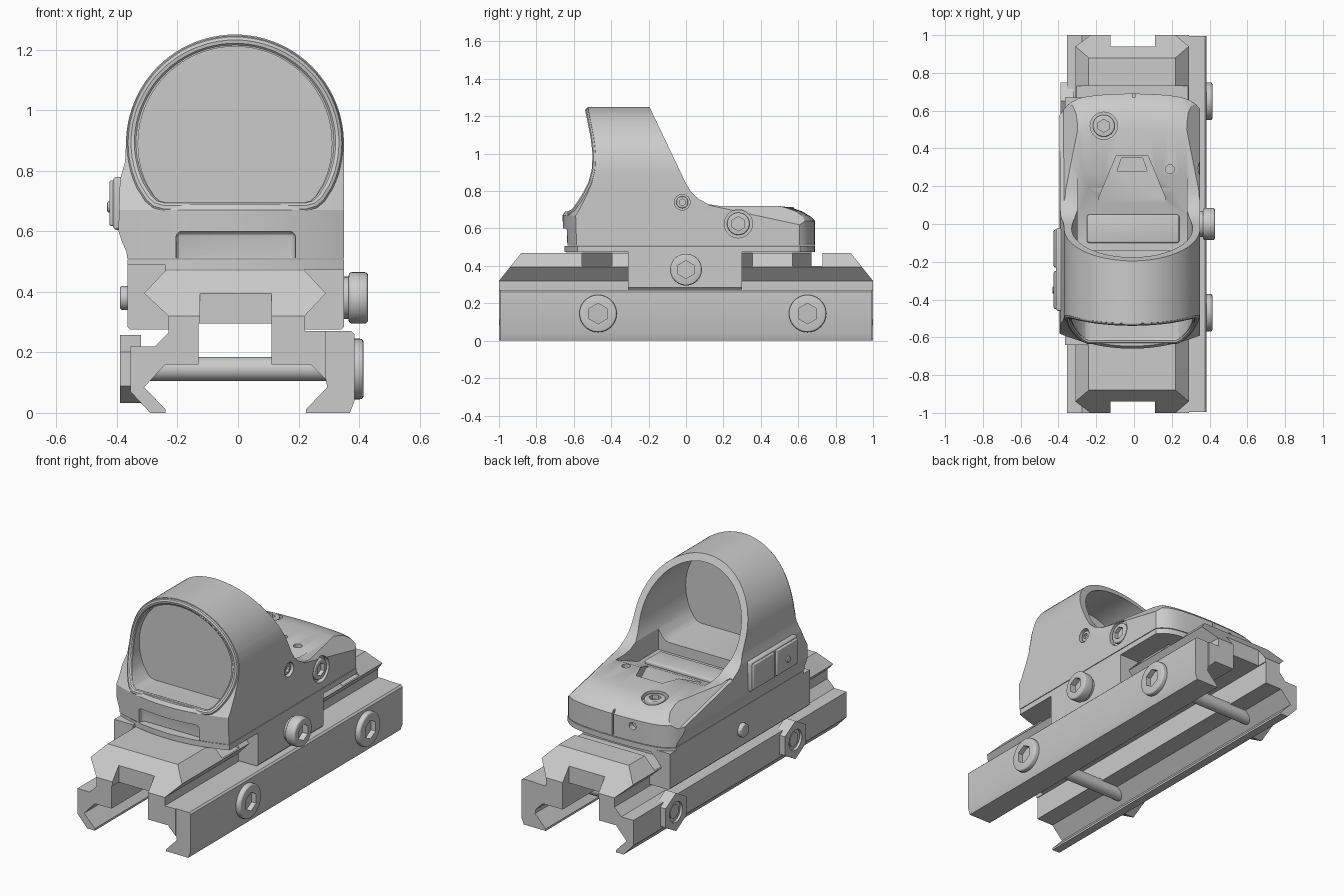
import bpy, bmesh, math

if "Cube" in bpy.data.objects:
    bpy.data.objects.remove(bpy.data.objects["Cube"])

CX = -0.01  # centre line of the sight
AX = {'x': lambda p, t: (t, p[0], p[1]), 'y': lambda p, t: (p[0], t, p[1]), 'z': lambda p, t: (p[0], p[1], t)}


def finish(name, bm):
    bmesh.ops.recalc_face_normals(bm, faces=bm.faces)
    me = bpy.data.meshes.new(name)
    bm.to_mesh(me)
    bm.free()
    ob = bpy.data.objects.new(name, me)
    bpy.context.collection.objects.link(ob)
    return ob


def loft(name, rings):
    bm = bmesh.new()
    vs = [[bm.verts.new(c) for c in r] for r in rings]
    n = len(vs[0])
    for a, b in zip(vs, vs[1:]):
        for i in range(n):
            bm.faces.new((a[i], a[(i + 1) % n], b[(i + 1) % n], b[i]))
    bm.faces.new(vs[0])
    bm.faces.new(vs[-1])
    return finish(name, bm)


def prism(name, pts, axis, a, b):
    return loft(name, [[AX[axis](p, t) for p in pts] for t in (a, b)])


def box(name, x, y, z):
    return prism(name, [(x[0], y[0]), (x[1], y[0]), (x[1], y[1]), (x[0], y[1])], 'z', *z)


def circle(c, r, n=40, a0=0.0):
    return [(c[0] + r * math.cos(a0 + math.tau * i / n), c[1] + r * math.sin(a0 + math.tau * i / n)) for i in range(n)]


def hull(name, pts):
    bm = bmesh.new()
    for p in pts:
        bm.verts.new(p)
    bmesh.ops.convex_hull(bm, input=bm.verts)
    return finish(name, bm)


def bake(ob):
    dg = bpy.context.evaluated_depsgraph_get()
    me = bpy.data.meshes.new_from_object(ob.evaluated_get(dg))
    ob.modifiers.clear()
    ob.data = me


def cut(ob, *cutters, op='DIFFERENCE'):
    for c in cutters:
        m = ob.modifiers.new('cut', 'BOOLEAN')
        m.operation, m.object, m.solver = op, c, 'EXACT'
        bake(ob)
        bpy.data.objects.remove(c)
    return ob


def bevel(ob, w, seg=3):
    m = ob.modifiers.new('bevel', 'BEVEL')
    m.width, m.segments, m.limit_method, m.angle_limit = w, seg, 'ANGLE', math.radians(40)
    bake(ob)
    return ob


def bolt(name, axis, c, r, a, b, hexr, depth, w=0.012):
    # round head with a hexagonal socket in the end at b
    ob = bevel(prism(name, circle(c, r), axis, a, b), w)
    s = 1 if b > a else -1
    return cut(ob, prism('socket', circle(c, hexr, 6, math.pi / 2), axis, b - s * depth, b + s * 0.05))


# --- rail riser with cross slots, sloped ends and end notches
rail = prism('rail_riser', [(-.24, .47), (.22, .47), (.29, .395), (.22, .32), (.22, .27), (.29, .27), (.29, .11),
                            (.24, .16), (.11, .16), (.11, .295), (-.13, .295), (-.13, .16), (-.24, .16), (-.31, .085),
                            (-.24, .012), (-.24, 0), (-.29, 0), (-.355, .07), (-.355, .22), (-.275, .22),
                            (-.23, .265), (-.23, .32), (-.31, .395)], 'y', -1, 1)
for y in (-.555, -.18, .195, .57):
    cut(rail, box('slot', (-.5, .5), (y, y + .16), (.4, .6)))
for s in (-1, 1):
    cut(rail, prism('slope', [(s * 1.02, .295), (s * .86, .495), (s * 1.02, .495)], 'x', -.5, .5),
        box('notch', (-.125, .11), tuple(sorted((s * .94, s * 1.1))), (.1, .6)))

# --- clamp bar with its two cross bolts
prism('clamp_bar', [(.29, .27), (.375, .27), (.385, .26), (.385, .04), (.37, 0), (.225, 0), (.225, .012),
                    (.295, .085), (.29, .11)], 'y', -.995, .995)
for i, y in enumerate((-.47, .65)):
    c = (y, .145)
    bolt(f'clamp_bolt_{i}', 'x', c, .1, .37, .415, .055, .03)
    prism(f'clamp_shaft_{i}', circle(c, .04, 24), 'x', -.38, .38)
    cut(prism(f'clamp_nut_{i}', circle(c, .113, 6, math.pi / 2), 'x', -.39, -.32),
        prism('nut_hole', circle(c, .06), 'x', -.5, -.375))

# --- saddle: long left jaw, short right jaw
prism('saddle_left', [(-.365, .49), (-.365, .285), (-.355, .275), (-.23, .275), (-.23, .32), (-.31, .395),
                      (-.24, .47), (-.24, .49)], 'y', -.64, .67)
prism('saddle_right', [(.35, .49), (.35, .285), (.34, .275), (.22, .275), (.22, .32), (.29, .395),
                       (.22, .47), (.22, .49)], 'y', -.31, .30)
bolt('saddle_bolt', 'x', (0, .38), .085, .365, .43, .048, .035)
prism('saddle_bolt_neck', circle((0, .38), .07), 'x', .34, .37)
bevel(prism('saddle_bolt_end', circle((0, .38), .04, 24), 'x', -.36, -.39), .008)


def front_shift(x):
    return .07 * ((x - CX) / .36) ** 2


def back_shift(x):
    u = min(1.1, abs(x - CX) / .36)
    return .03 * u ** 2 + .05 * u ** 8


# --- base plate with bowed front and back
xs = [-.365 + .715 * i / 24 for i in range(25)]
prism('base_plate', [(x, -.65 + front_shift(x)) for x in xs] +
      [(x, .69 - back_shift(x)) for x in reversed(xs)], 'z', .474, .506)

# --- sight body: bowed side profile intersected with the front outline
FRONT = [(-.655, .51), (-.66, .67), (-.64, .70), (-.60, .78), (-.575, .84), (-.557, .91), (-.547, 1.0),
         (-.543, 1.08), (-.537, 1.17), (-.525, 1.26)]
side = FRONT + [(-.2, 1.26), (0, .84), (.03, .792), (.07, .756), (.12, .73), (.18, .72), (.5, .72), (.56, .712),
                (.62, .692), (.665, .665), (.69, .64), (.69, .51)]


def bowed(y, x):
    return y + front_shift(x) if y < -.4 else y - back_shift(x) if y > .55 else y


body = loft('sight_body', [[(x, bowed(y, x), z) for y, z in side] for x in [-.45 + .9 * i / 30 for i in range(31)]])
arch = [(CX + .36 * math.cos(math.pi * i / 48), .89 + .36 * math.sin(math.pi * i / 48)) for i in range(49)]
cut(body, prism('outline', arch + [(-.373, .83), (-.39, .77), (-.395, .6), (-.385, .57), (-.368, .53), (-.365, .5),
                                   (.35, .5)], 'y', -1, 1), op='INTERSECT')

# hood bore, emitter well, trapezoid pocket, front notch
angles = [math.radians(-25 + 230 * i / 56) for i in range(57)]
window = [(CX + .32 * math.cos(a), .89 + .32 * math.sin(a)) for a in angles] + \
         [(-.275, .715), (-.255, .697), (-.23, .69), (.21, .69), (.235, .697), (.255, .715)]
cut(body, prism('bore', window, 'y', -.9, .19),
    prism('well', [(-.14, .63), (.05, .63), (.26, .7205), (.26, .76), (-.14, .76)], 'x', -.3, .28),
    prism('pocket', [(-.19, .1), (.17, .1), (.165, .14), (.075, .36), (-.095, .36), (-.185, .14)], 'z', .655, .8),
    prism('emitter_hole', [(-.09, .28), (.07, .28), (.045, .35), (-.065, .35)], 'z', .6, .7),
    bevel(box('front_notch', (-.205, .19), (-.8, -.6), (.47, .6)), .02))
# sloped facets on the rear shoulders
for s in (-1, 1):
    cut(body, hull('shoulder', [(CX + s * x, y, z) for x, y, z in
                                ((.36, .12, .725), (.24, .72, .725), (.365, .72, .59), (.5, .72, .59), (.5, .12, .725),
                                 (.36, .12, .8), (.24, .72, .8), (.5, .12, .8), (.5, .72, .8))]))
# screw recesses and small holes
cut(body, prism('r1', circle((.28, .625), .075), 'x', .325, .5), prism('r2', circle((-.02, .74), .042), 'x', .325, .5),
    prism('r3', circle((-.16, .52), .072), 'z', .685, .8), prism('r4', circle((.19, .29), .024, 20), 'z', .68, .8),
    prism('r5', circle((-.13, .6), .022, 20), 'y', .655, .8), box('slit', (-.008, .004), (.67, .8), (.515, .66)))
bolt('side_screw', 'x', (.28, .625), .06, .31, .348, .038, .025, .008)
bolt('small_side_screw', 'x', (-.02, .74), .032, .31, .34, .018, .015, .005)
bolt('deck_screw', 'z', (-.16, .52), .058, .67, .715, .034, .025, .008)

# --- rounded bead around the front of the hood
def front_y(x, z):
    for (y0, z0), (y1, z1) in zip(FRONT, FRONT[1:]):
        if z0 <= z <= z1:
            return y0 + (y1 - y0) * (z - z0) / (z1 - z0) + front_shift(x)


cu = bpy.data.curves.new('hood_bead', 'CURVE')
cu.dimensions, cu.bevel_depth, cu.bevel_resolution = '3D', .018, 3
sp = cu.splines.new('POLY')
sp.points.add(len(window) - 1)
sp.use_cyclic_u = True
for p, (x, z) in zip(sp.points, window):
    x, z = CX + (x - CX) * 1.06, .89 + (z - .89) * 1.06
    p.co = (x, front_y(x, z) + .008, z, 1)
tmp = bpy.data.objects.new('bead_curve', cu)
bpy.context.collection.objects.link(tmp)
dg = bpy.context.evaluated_depsgraph_get()
bead = bpy.data.objects.new('hood_bead', bpy.data.meshes.new_from_object(tmp.evaluated_get(dg)))
bpy.context.collection.objects.link(bead)
bpy.data.objects.remove(tmp)

# --- lens, emitter cover, side buttons
prism('lens', [(CX + (x - CX) * 1.01, .89 + (z - .89) * 1.01) for x, z in window], 'y', -.455, -.44)
bevel(box('emitter_cover', (-.25, .24), (-.1, .05), (.62, .65)), .012)
bevel(box('button_pad', (-.413, -.37), (-.46, -.02), (.605, .78)), .012)
for i, y in enumerate((-.45, -.23)):
    bevel(box(f'button_{i}', (-.425, -.4), (y, y + .2), (.617, .768)), .008)
bevel(prism('button_dot', circle((-.35, .68), .018, 20), 'x', -.41, -.432), .005)

# --- smooth shading with sharp edges kept
for ob in bpy.context.scene.objects:
    ob.select_set(True)
bpy.context.view_layer.objects.active = body
bpy.ops.object.shade_smooth_by_angle(angle=math.radians(28))
